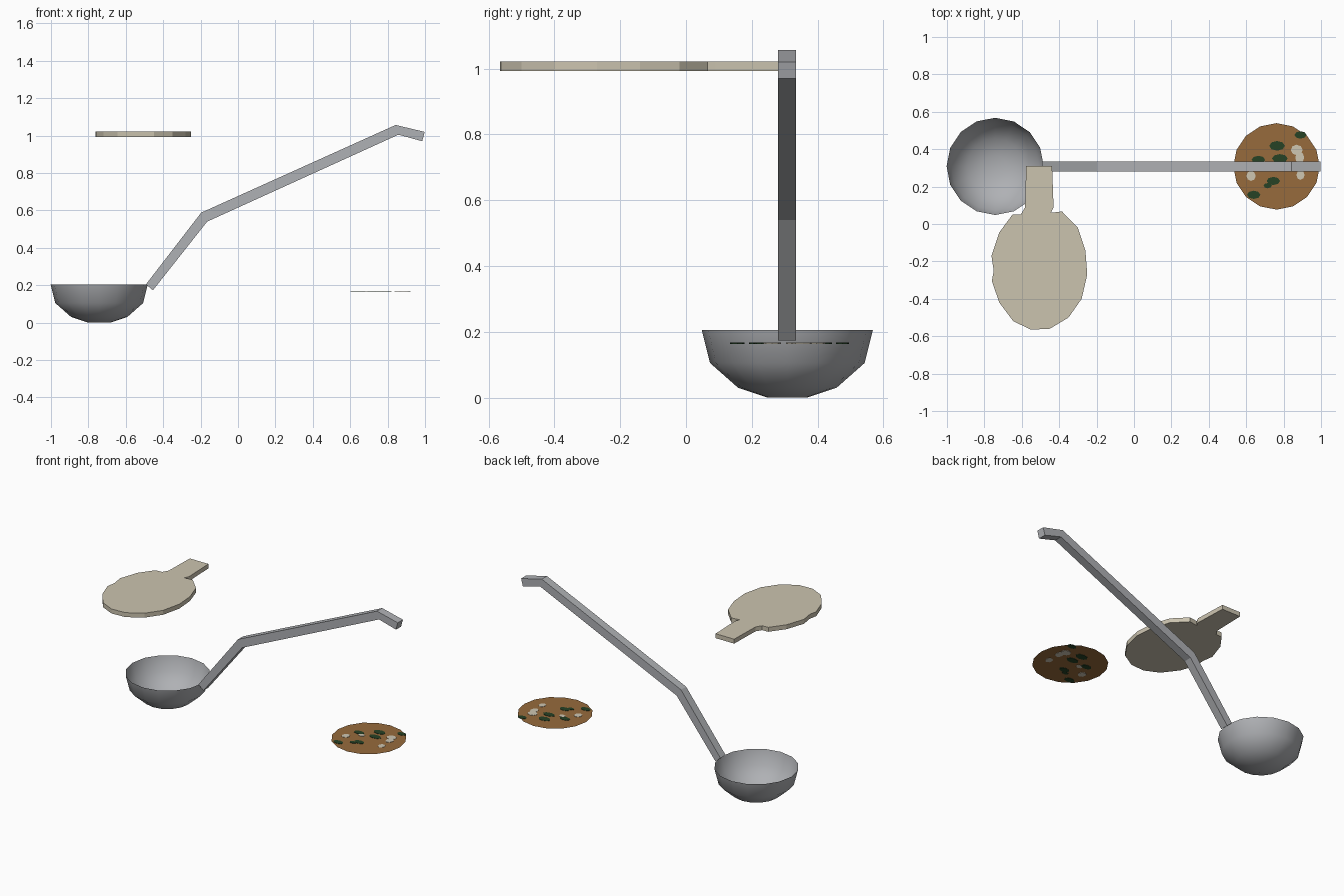
import bpy
import bmesh
import math
from mathutils import Vector

if "Cube" in bpy.data.objects:
    bpy.data.objects.remove(bpy.data.objects["Cube"], do_unlink=True)


def material(name, rgb, metallic=0.0, roughness=0.7):
    mat = bpy.data.materials.new(name)
    colour = (*rgb, 1)
    mat.use_nodes = True
    mat.diffuse_color = colour
    shader = next(n for n in mat.node_tree.nodes if n.type == "BSDF_PRINCIPLED")
    shader.inputs["Base Color"].default_value = colour
    shader.inputs["Metallic"].default_value = metallic
    shader.inputs["Roughness"].default_value = roughness
    return mat


steel = material("steel grey", (0.43, 0.44, 0.46))
wood = material("pale wood", (0.60, 0.55, 0.43))
broth = material("brown broth", (0.31, 0.145, 0.045))
herb = material("dark green herb", (0.019, 0.054, 0.018))
cream = material("cream piece", (0.62, 0.57, 0.45))


def make_object(name, bm, mat, smooth=False):
    bmesh.ops.recalc_face_normals(bm, faces=bm.faces)
    mesh = bpy.data.meshes.new(name)
    bm.to_mesh(mesh)
    bm.free()
    mesh.materials.append(mat)
    for poly in mesh.polygons:
        poly.use_smooth = smooth
    obj = bpy.data.objects.new(name, mesh)
    bpy.context.collection.objects.link(obj)
    return obj


def extrude_outline(name, points, direction, mat):
    """Solid made by pushing a flat outline along a direction."""
    bm = bmesh.new()
    face = bm.faces.new([bm.verts.new(p) for p in points])
    extruded = bmesh.ops.extrude_face_region(bm, geom=[face], use_keep_orig=True)
    moved = [v for v in extruded["geom"] if isinstance(v, bmesh.types.BMVert)]
    bmesh.ops.translate(bm, verts=moved, vec=Vector(direction))
    return make_object(name, bm, mat)


def circle(cx, cy, z, rx, ry, sides):
    steps = [math.tau * i / sides for i in range(sides)]
    return [(cx + rx * math.cos(a), cy + ry * math.sin(a), z) for a in steps]


# Ladle bowl: open, smooth, turned from a short profile
bowl_x, axis_y, sides = -0.742, 0.308, 16
bm = bmesh.new()
rings = []
for radius, z in [(0.06, 0), (0.15, 0.03), (0.235, 0.105), (0.26, 0.205)]:
    rings.append([bm.verts.new(p) for p in circle(bowl_x, axis_y, z, radius, radius, sides)])
bm.faces.new(rings[0][::-1])
for low, high in zip(rings, rings[1:]):
    for i in range(sides):
        j = (i + 1) % sides
        bm.faces.new((low[i], low[j], high[j], high[i]))
bowl = make_object("ladle_bowl", bm, steel, smooth=True)
# An open sheet: make sure the faces point outward
if bowl.data.polygons[0].normal.z > 0:
    bowl.data.flip_normals()

# Ladle handle: bent square bar
handle_top = [(-0.492, 0.205), (-0.197, 0.588), (0.843, 1.057), (0.998, 1.02)]
handle_under = [(0.985, 0.97), (0.858, 1.005), (-0.165, 0.54), (-0.455, 0.173)]
extrude_outline("ladle_handle", [(x, 0.28, z) for x, z in handle_top + handle_under],
                (0, 0.055, 0), steel)

# Serving board: rounded body with a short grip
board = [(-0.438, 0.31), (-0.43, 0.09), (-0.445, 0.06), (-0.385, 0.067),
         (-0.30, -0.02), (-0.26, -0.14), (-0.25, -0.27), (-0.28, -0.40),
         (-0.35, -0.50), (-0.45, -0.56), (-0.55, -0.565), (-0.645, -0.52),
         (-0.72, -0.42), (-0.76, -0.305), (-0.75, -0.25), (-0.762, -0.17),
         (-0.72, -0.045), (-0.65, 0.05), (-0.605, 0.052), (-0.582, 0.09),
         (-0.577, 0.31)]
extrude_outline("serving_board", [(x, y, 0.992) for x, y in board],
                (0, 0, 0.03), wood)

# Soup surface: flat round sheet
soup_x, soup_z = 0.762, 0.165
bm = bmesh.new()
bm.faces.new([bm.verts.new(p) for p in circle(soup_x, axis_y, soup_z, 0.231, 0.231, 16)])
make_object("soup_surface", bm, broth)

# Herbs and cream pieces: thin plates showing on both faces of the soup
herbs = [(0.89, 0.476, 0.032, 0.02), (0.765, 0.418, 0.042, 0.026),
         (0.665, 0.343, 0.036, 0.022), (0.78, 0.35, 0.042, 0.024),
         (0.745, 0.23, 0.036, 0.022), (0.715, 0.205, 0.022, 0.014),
         (0.64, 0.156, 0.036, 0.022)]
creams = [(0.87, 0.396, 0.032, 0.028), (0.886, 0.355, 0.024, 0.032),
          (0.626, 0.257, 0.025, 0.027), (0.89, 0.262, 0.022, 0.026),
          (0.70, 0.32, 0.022, 0.016)]
for label, pieces, mat in (("herb", herbs, herb), ("cream_piece", creams, cream)):
    for n, (x, y, rx, ry) in enumerate(pieces, 1):
        extrude_outline(f"{label}_{n}", circle(x, y, soup_z - 0.002, rx, ry, 8),
                        (0, 0, 0.004), mat)
